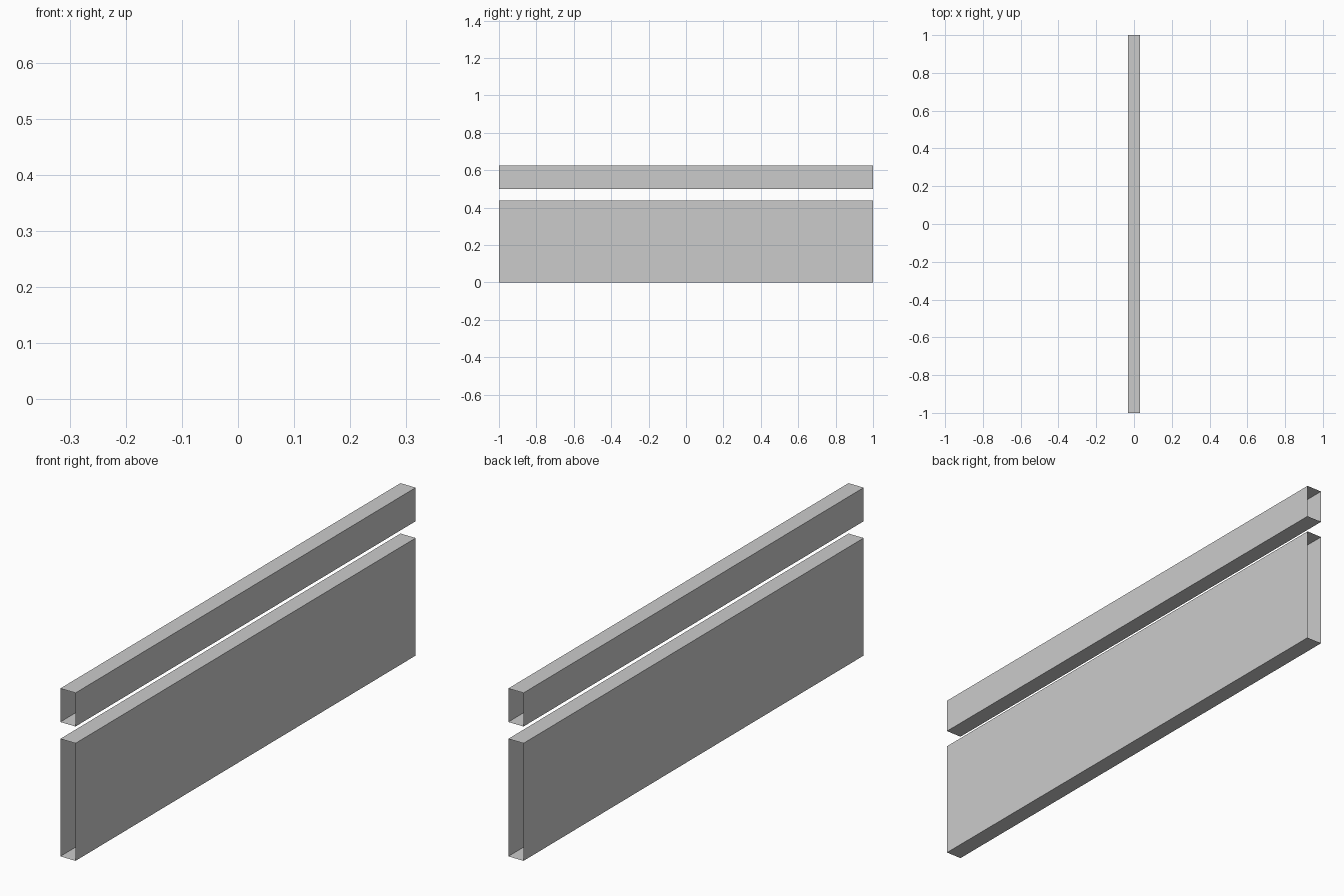
import bpy
import bmesh

if "Cube" in bpy.data.objects:
    bpy.data.objects.remove(bpy.data.objects["Cube"])

HALF_WIDTH = 0.03125
HALF_LENGTH = 1.0


def open_beam(name, z0, z1):
    """Rectangular beam along y with its two end faces left open."""
    bm = bmesh.new()
    bmesh.ops.create_cube(bm, size=2)
    for v in bm.verts:
        v.co.x *= HALF_WIDTH
        v.co.y *= HALF_LENGTH
        v.co.z = z1 if v.co.z > 0 else z0
    bm.normal_update()
    ends = [f for f in bm.faces if abs(f.normal.y) > 0.9]
    bmesh.ops.delete(bm, geom=ends, context='FACES_ONLY')
    mesh = bpy.data.meshes.new(name)
    bm.to_mesh(mesh)
    bm.free()
    obj = bpy.data.objects.new(name, mesh)
    bpy.context.collection.objects.link(obj)
    return obj


# Tall lower panel and the slim rail floating above it
open_beam("lower_panel", 0.0, 0.4375)
open_beam("top_rail", 0.5, 0.625)
